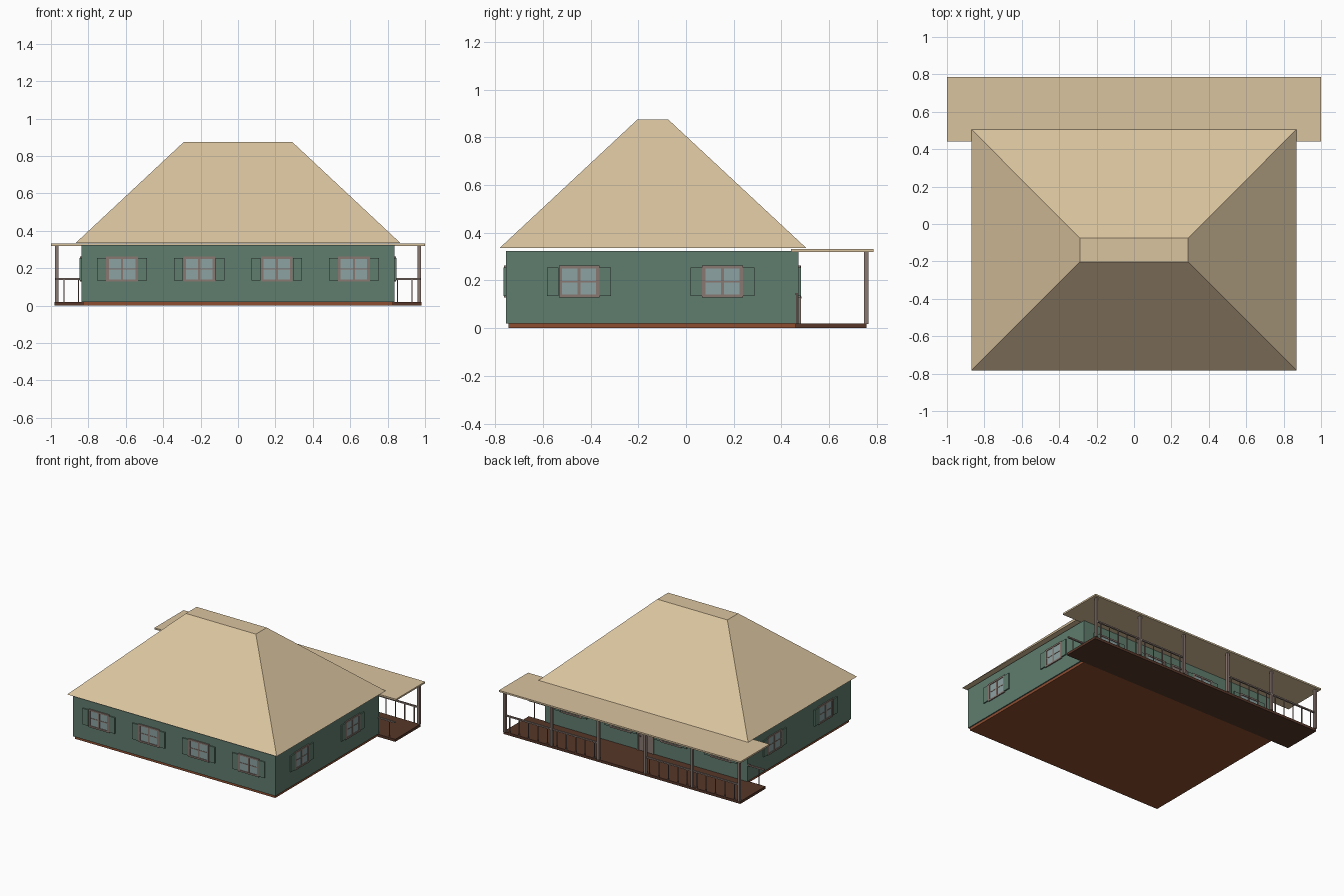
import bpy, bmesh
from mathutils import Matrix, Vector
from math import pi

if "Cube" in bpy.data.objects:
    bpy.data.objects.remove(bpy.data.objects["Cube"])

def material(name, r, g, b):
    m = bpy.data.materials.new(name)
    m.diffuse_color = (r, g, b, 1)
    m.use_nodes = True
    m.node_tree.nodes["Principled BSDF"].inputs["Base Color"].default_value = m.diffuse_color
    return m

TAN = material("tan_roof", 0.70, 0.55, 0.345)
GREEN = material("green_siding", 0.117, 0.205, 0.157)
BRICK = material("brick_brown", 0.27, 0.075, 0.03)
DECK = material("dark_deck", 0.095, 0.038, 0.022)
TAUPE = material("taupe_wood", 0.25, 0.19, 0.165)
GLASS = material("grey_glass", 0.27, 0.36, 0.36)

def add_box(bm, x, y, z, mat=0):
    """Box from (min, max) ranges."""
    c = Vector(((x[0]+x[1])/2, (y[0]+y[1])/2, (z[0]+z[1])/2))
    s = (x[1]-x[0], y[1]-y[0], z[1]-z[0])
    r = bmesh.ops.create_cube(bm, size=1, matrix=Matrix.Translation(c) @ Matrix.Diagonal((*s, 1)))
    for f in {f for v in r["verts"] for f in v.link_faces}:
        f.material_index = mat

def finish(bm, name, mats, matrix=None):
    bmesh.ops.recalc_face_normals(bm, faces=bm.faces)
    me = bpy.data.meshes.new(name)
    bm.to_mesh(me)
    bm.free()
    for m in mats:
        me.materials.append(m)
    ob = bpy.data.objects.new(name, me)
    if matrix:
        ob.matrix_world = matrix
    bpy.context.collection.objects.link(ob)
    return ob

def box(name, x, y, z, mat):
    bm = bmesh.new()
    add_box(bm, x, y, z)
    return finish(bm, name, [mat])

# House body, base and porch slabs
box("foundation", (-0.83, 0.83), (-0.745, 0.46), (0, 0.022), BRICK)
box("walls", (-0.838, 0.838), (-0.755, 0.472), (0.02, 0.323), GREEN)
box("porch_floor", (-0.98, 0.98), (0.46, 0.757), (0, 0.019), DECK)
box("porch_roof", (-1, 1), (0.44, 0.785), (0.32, 0.332), TAN)

# Truncated hip roof
bm = bmesh.new()
rings = []
for x, y0, y1, z in ((0.868, -0.782, 0.505, 0.335), (0.29, -0.203, -0.075, 0.875)):
    rings.append([bm.verts.new(p) for p in ((-x, y0, z), (x, y0, z), (x, y1, z), (-x, y1, z))])
low, top = rings
bm.faces.new(low)
bm.faces.new(top)
for i in range(4):
    j = (i + 1) % 4
    bm.faces.new((low[i], low[j], top[j], top[i]))
finish(bm, "hip_roof", [TAN])

# Shuttered window, built facing -y with its wall at y = 0
def window(name, pos, angle):
    bm = bmesh.new()
    add_box(bm, (-0.08, 0.08), (-0.003, 0.002), (-0.062, 0.062), 1)
    for s in (-1, 1):
        add_box(bm, sorted((s*0.071, s*0.085)), (-0.008, 0.002), (-0.067, 0.067))
        add_box(bm, (-0.085, 0.085), (-0.008, 0.002), sorted((s*0.055, s*0.067)))
        add_box(bm, sorted((s*0.086, s*0.134)), (-0.009, 0.002), (-0.06, 0.06), 2)
    add_box(bm, (-0.006, 0.006), (-0.006, 0.002), (-0.06, 0.06))
    add_box(bm, (-0.075, 0.075), (-0.005, 0.002), (-0.003, 0.003))
    finish(bm, name, [TAUPE, GLASS, GREEN],
           Matrix.Translation(pos) @ Matrix.Rotation(angle, 4, "Z"))

for i, x in enumerate((-0.62, -0.207, 0.207, 0.62)):
    window(f"front_window_{i+1}", (x, -0.755, 0.195), 0)
    window(f"back_window_{i+1}", (x, 0.472, 0.195), pi)
for i, y in enumerate((-0.448, 0.153)):
    window(f"right_window_{i+1}", (0.838, y, 0.195), pi/2)
    window(f"left_window_{i+1}", (-0.838, y, 0.195), -pi/2)

# Back door with frame, panel and knob
bm = bmesh.new()
add_box(bm, (-0.055, 0.055), (0.47, 0.476), (0.02, 0.25))
for s in (-1, 1):
    add_box(bm, sorted((s*0.055, s*0.067)), (0.47, 0.481), (0.02, 0.262))
add_box(bm, (-0.067, 0.067), (0.47, 0.481), (0.25, 0.262))
add_box(bm, (0.038, 0.046), (0.47, 0.484), (0.125, 0.133))
finish(bm, "back_door", [TAUPE])

# Porch posts
for i in range(6):
    x = -0.97 + i * 0.388
    box(f"porch_post_{i+1}", (x-0.009, x+0.009), (0.747, 0.766), (0.018, 0.322), TAUPE)

# Railings: top rail and pickets, leaving the entrance bay open
def railing(name, x0, x1, y, pickets):
    bm = bmesh.new()
    add_box(bm, (x0, x1), (y-0.006, y+0.006), (0.138, 0.148))
    for x in pickets:
        add_box(bm, (x-0.003, x+0.003), (y-0.003, y+0.003), (0.019, 0.14))
    finish(bm, name, [TAUPE])

for s, side in ((-1, "left"), (1, "right")):
    lo, hi = sorted((s*0.194, s*0.97))
    railing(f"{side}_back_rail", lo, hi, 0.756, [s*(0.93 - 0.078*i) for i in range(10)])
    lo, hi = sorted((s*0.83, s*0.975))
    railing(f"{side}_end_rail", lo, hi, 0.465, [s*0.93])
